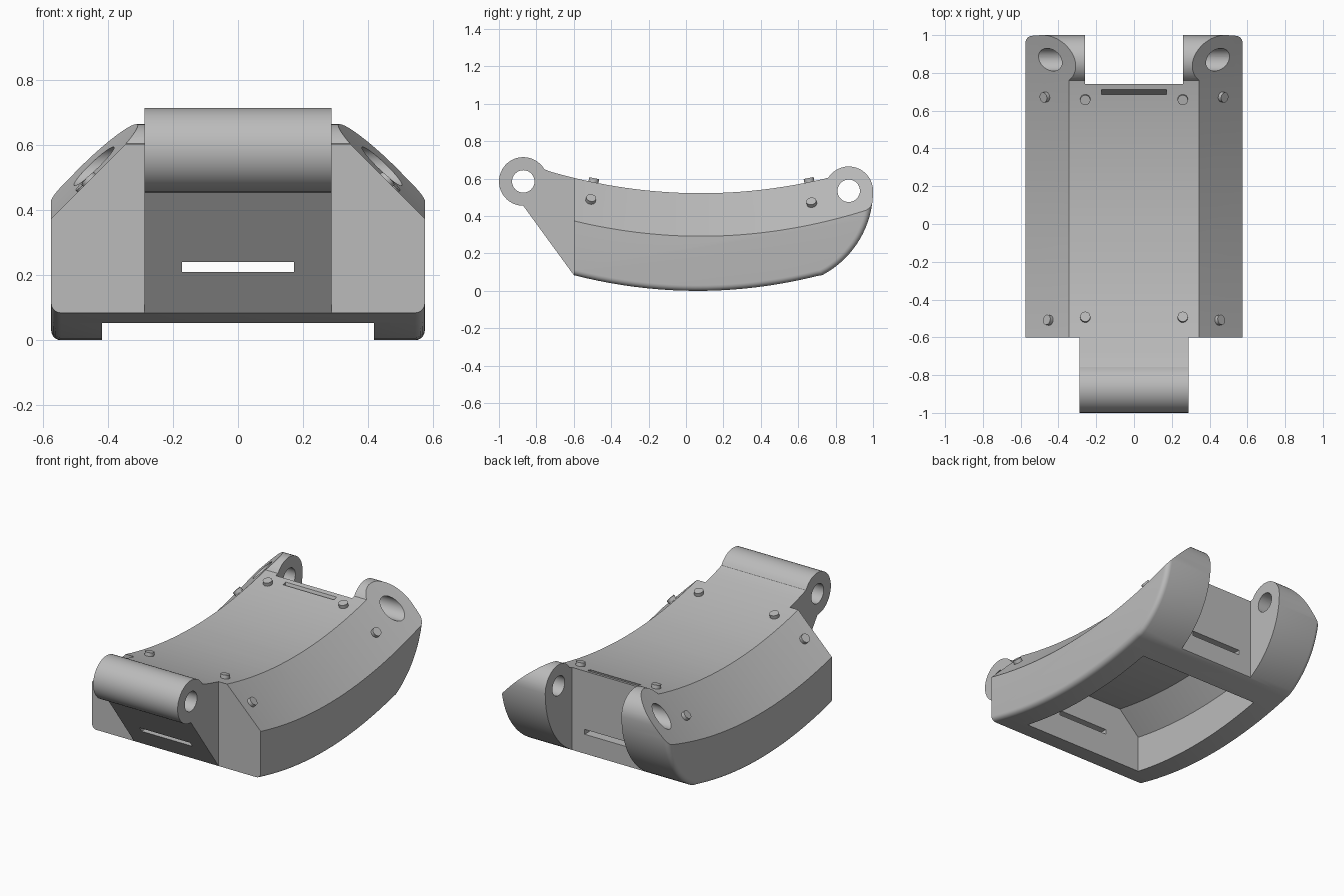
import bpy, bmesh
from math import sin, cos, radians
from mathutils import Matrix, Vector

if "Cube" in bpy.data.objects:
    bpy.data.objects.remove(bpy.data.objects["Cube"])

grey = bpy.data.materials.new("plain grey")
grey.use_nodes = True
grey.diffuse_color = (0.5, 0.5, 0.5, 1)
grey.node_tree.nodes["Principled BSDF"].inputs["Base Color"].default_value = (0.5, 0.5, 0.5, 1)

HALF = 0.575          # half width of the body
FLAT = 0.345          # half width of the flat top
WALL = 0.157          # thickness of the shell around the hollow
ROUND = 0.03          # radius of the lower side edges
HOOK, EAR = (-0.87, 0.585), (0.87, 0.535)   # pivot centres (y, z)


def top(y):
    return 0.522 + 0.178 * (y - 0.08) ** 2


def bottom(y):
    return 0.193 * (y - 0.06) ** 2


def span(a, b, n):
    return [a + (b - a) * i / n for i in range(n + 1)]


def arc(centre, r, a, b, n):
    return [(centre[0] + r * cos(radians(t)), centre[1] + r * sin(radians(t)))
            for t in span(a, b, n)]


def finish(name, bm):
    bmesh.ops.recalc_face_normals(bm, faces=bm.faces)
    mesh = bpy.data.meshes.new(name)
    bm.to_mesh(mesh)
    bm.free()
    mesh.materials.append(grey)
    ob = bpy.data.objects.new(name, mesh)
    bpy.context.collection.objects.link(ob)
    return ob


def loft(name, rings):
    """Closed solid through rings of equal length."""
    bm = bmesh.new()
    loops = [[bm.verts.new(p) for p in ring] for ring in rings]
    n = len(loops[0])
    for a, b in zip(loops, loops[1:]):
        for i in range(n):
            bm.faces.new((a[i], a[(i + 1) % n], b[(i + 1) % n], b[i]))
    bm.faces.new(loops[0])
    bm.faces.new(loops[-1])
    bmesh.ops.remove_doubles(bm, verts=bm.verts, dist=1e-5)
    return finish(name, bm)


def extrude_x(name, profile, half):
    return loft(name, [[(x, y, z) for y, z in profile] for x in (-half, half)])


def box(name, half, y0, y1, z0, z1):
    return extrude_x(name, [(y0, z0), (y1, z0), (y1, z1), (y0, z1)], half)


def combine(target, tool, operation='DIFFERENCE'):
    mod = target.modifiers.new(tool.name, 'BOOLEAN')
    mod.operation, mod.solver, mod.object = operation, 'EXACT', tool
    bpy.context.view_layer.objects.active = target
    bpy.ops.object.modifier_apply(modifier=mod.name)
    bpy.data.objects.remove(tool)


def smooth(ob):
    bpy.ops.object.select_all(action='DESELECT')
    ob.select_set(True)
    bpy.context.view_layer.objects.active = ob
    bpy.ops.object.shade_smooth_by_angle(angle=radians(25))


def body_profile(inset):
    """Side outline with the rear ears; the underside and rear move in by inset."""
    points = [(y, bottom(y) + inset) for y in span(-0.6, 0.7, 20)]
    points += arc((0.49, 0.535), 0.51 - inset, -62, 0, 16)
    points += arc(EAR, 0.13 - inset, 0, 147.5, 18)[1:]
    return points + [(y, top(y)) for y in span(0.74, -0.6, 24)]


# Curved body, its lower and rear side edges rounded
half_rings = [(HALF - ROUND * (1 - sin(radians(t))), ROUND * (1 - cos(radians(t))))
              for t in span(0, 90, 5)]
sections = [(-x, d) for x, d in reversed(half_rings)] + half_rings
body = loft("link_body", [[(x, y, z) for y, z in body_profile(d)] for x, d in sections])

# Sloped shoulders that follow the top arc
for side in (-1, 1):
    rings = []
    for y in span(-0.75, 1.1, 34):
        s = top(y) + FLAT
        rings.append([(side * 0.2, y, s - 0.2), (side * 0.75, y, s - 0.75), (side * 0.75, y, s)])
    combine(body, loft("shoulder_cutter", rings))

# Gap between the ears
combine(body, box("rear_gap", 0.26, 0.74, 1.2, -0.2, 1))

# Front hinge barrel and the web carrying it
hinge = [(y, top(y)) for y in span(-0.6, -0.72, 3)] + arc(HOOK, 0.13, 30, 270, 28)
hinge += [(-0.6, bottom(-0.6)), (-0.55, 0.3)]
combine(body, extrude_x("front_hinge", hinge, 0.288), 'UNION')

# Pivot holes
for centre in (HOOK, EAR):
    combine(body, extrude_x("pivot_hole", arc(centre, 0.06, 0, 348.75, 31), 1))

# Hollow underside: its ceiling and shoulders run parallel to the outside
inner = HALF - WALL
inner_flat = FLAT - WALL * 0.414
rings = []
for y in span(-0.46, 0.58, 20):
    z = top(y) - WALL
    right = [(inner, -0.1), (inner, z - inner + inner_flat), (inner_flat, z)]
    rings.append([(x, y, h) for x, h in right] + [(-x, y, h) for x, h in reversed(right)])
combine(body, loft("hollow", rings))

# Strap slot through both end walls, slanted slot on top
combine(body, box("strap_slot", 0.173, -1.2, 1.2, 0.21, 0.24))
combine(body, extrude_x("top_slot", [(0.65, 0.48), (0.675, 0.48), (0.735, 0.66), (0.71, 0.66)], 0.173))
smooth(body)

# Small round studs on the flat top and on the shoulders
for x, y, label in ((0.258, 0.66, "top_rear"), (0.258, -0.495, "top_front"),
                    (0.465, 0.673, "shoulder_rear"), (0.447, -0.51, "shoulder_front")):
    for side, hand in ((1, "left"), (-1, "right")):
        sloped = x > FLAT
        z = top(y) - (x - FLAT if sloped else 0)
        normal = Vector((side if sloped else 0, -0.356 * (y - 0.08), 1)).normalized()
        bm = bmesh.new()
        bmesh.ops.create_cone(bm, cap_ends=True, segments=24, radius1=0.027, radius2=0.027, depth=0.05)
        turn = Vector((0, 0, 1)).rotation_difference(normal).to_matrix().to_4x4()
        bm.transform(Matrix.Translation(Vector((side * x, y, z)) - normal * 0.003) @ turn)
        smooth(finish(f"{label}_stud_{hand}", bm))
